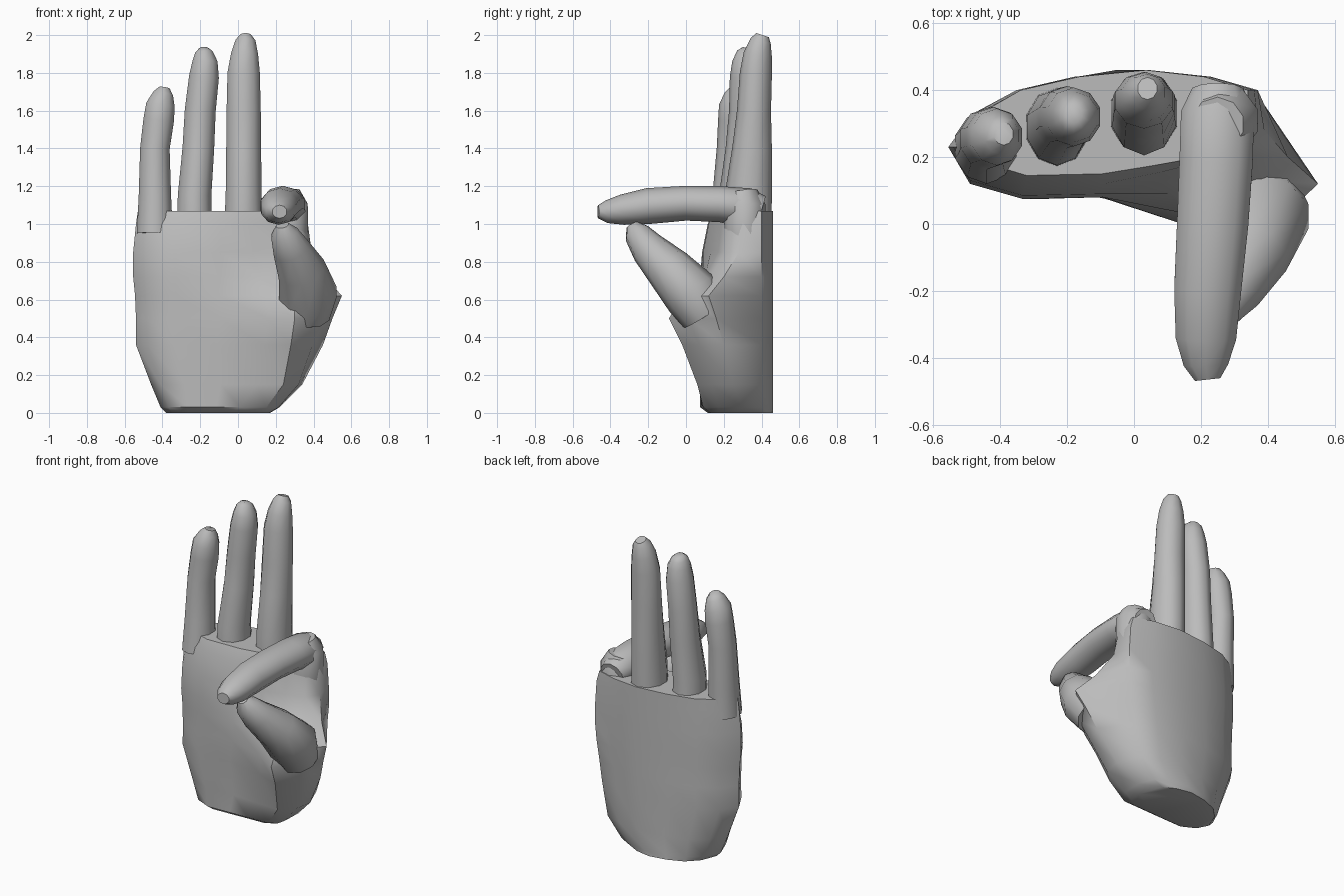
import bpy, bmesh, math
from mathutils import Vector

cube = bpy.data.objects.get("Cube")
if cube:
    bpy.data.objects.remove(cube)

grey = bpy.data.materials.new("plain grey")
grey.use_nodes = True
tone = (0.5, 0.5, 0.5, 1)
grey.diffuse_color = tone
grey.node_tree.nodes["Principled BSDF"].inputs["Base Color"].default_value = tone


def skin(name, rings):
    """Bridge equal rings of points into a closed, smooth shaded part."""
    bm = bmesh.new()
    loops = [[bm.verts.new(p) for p in ring] for ring in rings]
    for low, high in zip(loops, loops[1:]):
        for i in range(len(low)):
            j = (i + 1) % len(low)
            bm.faces.new((low[i], low[j], high[j], high[i]))
    bm.faces.new(loops[0])
    bm.faces.new(loops[-1])
    bmesh.ops.recalc_face_normals(bm, faces=bm.faces)
    mesh = bpy.data.meshes.new(name)
    bm.to_mesh(mesh)
    bm.free()
    mesh.materials.append(grey)
    obj = bpy.data.objects.new(name, mesh)
    bpy.context.collection.objects.link(obj)
    bpy.ops.object.select_all(action="DESELECT")
    obj.select_set(True)
    bpy.context.view_layer.objects.active = obj
    bpy.ops.object.shade_smooth_by_angle(angle=math.radians(50))
    return obj


def digit(name, path, sides=10):
    """Loft ovals along a path of (x, y, z, half width, half depth)."""
    centres = [Vector(p[:3]) for p in path]
    rings = []
    for k, (x, y, z, width, depth) in enumerate(path):
        along = (centres[min(k + 1, len(path) - 1)] - centres[max(k - 1, 0)]).normalized()
        side = Vector((1, 0, 0))
        side = (side - along * side.dot(along)).normalized()
        other = along.cross(side)
        angles = [math.tau * (i + 0.5) / sides for i in range(sides)]
        rings.append([centres[k] + side * width * math.cos(a) + other * depth * math.sin(a)
                      for a in angles])
    return skin(name, rings)


def palm_ring(z, left, back, corner_x, corner_y, front_x, front_y, palm_y):
    """Outline of the palm at one height, around from the little finger edge."""
    span = back - left
    arch = [(0, .23), (.08, .33), (.22, .4), (.42, .44), (.65, .46), (.85, .44), (1, .4)]
    ring = [(left + span * t, y, z) for t, y in arch]
    ring += [(corner_x, corner_y, z), ((corner_x + front_x) / 2 + .03, (corner_y + front_y) / 2 - .02, z),
             (front_x, front_y, z), (front_x - .14, (front_y + palm_y) / 2, z),
             (left + span * .5, palm_y, z), (left + span * .24, palm_y - .005, z),
             (left + span * .07, palm_y + .04, z)]
    return ring


# Palm with the thumb mound bulging forward at the side
palm_rows = [
    (0, -.38, .12, .17, .25, .1, .13, .12),
    (.03, -.41, .18, .22, .3, .15, .09, .08),
    (.15, -.46, .28, .34, .25, .24, .06, .08),
    (.36, -.54, .32, .45, .2, .28, -.02, .08),
    (.5, -.54, .34, .5, .16, .3, -.09, .08),
    (.62, -.545, .36, .55, .12, .3, -.02, .08),
    (.72, -.555, .37, .46, .2, .25, .1, .08),
    (.85, -.555, .37, .39, .28, .22, .17, .09),
    (1.0, -.54, .36, .37, .3, .22, .19, .12),
    (1.07, -.53, .34, .34, .32, .2, .2, .15),
]
skin("palm", [palm_ring(*row) for row in palm_rows])

# Three raised fingers
digit("middle_finger", [
    (.03, .33, .95, .11, .12), (.03, .33, 1.15, .1, .125), (.03, .35, 1.4, .097, .105),
    (.03, .36, 1.6, .095, .09), (.03, .37, 1.8, .09, .085), (.035, .38, 1.9, .075, .075),
    (.04, .395, 1.97, .055, .055), (.04, .405, 2, .03, .035)])
digit("ring_finger", [
    (-.23, .29, .95, .1, .12), (-.23, .29, 1.15, .093, .115), (-.21, .31, 1.4, .088, .1),
    (-.2, .32, 1.6, .086, .092), (-.18, .32, 1.78, .083, .088), (-.175, .32, 1.86, .07, .075),
    (-.18, .325, 1.91, .048, .055), (-.18, .33, 1.93, .025, .03)])
digit("little_finger", [
    (-.44, .23, .95, .1, .11), (-.44, .24, 1.15, .09, .1), (-.44, .255, 1.4, .082, .092),
    (-.42, .26, 1.55, .085, .09), (-.41, .26, 1.63, .08, .085), (-.395, .265, 1.69, .055, .06),
    (-.39, .27, 1.72, .03, .035)])

# Index knuckle and the index finger curled toward the thumb
digit("index_knuckle", [
    (.25, .31, .75, .11, .1), (.26, .31, .95, .115, .11), (.26, .31, 1.1, .115, .11),
    (.25, .3, 1.17, .08, .08)])
digit("index_finger", [
    (.25, .4, 1.07, .08, .08), (.25, .33, 1.09, .115, .1), (.245, .18, 1.105, .115, .095),
    (.235, 0, 1.11, .112, .092), (.22, -.2, 1.095, .105, .095), (.215, -.34, 1.075, .095, .08),
    (.215, -.42, 1.065, .07, .06), (.22, -.465, 1.065, .04, .035)])

# Thumb rising to meet the index fingertip
digit("thumb", [
    (.36, .1, .52, .13, .13), (.37, .03, .63, .16, .15), (.335, -.09, .76, .13, .125),
    (.28, -.2, .87, .1, .095), (.245, -.26, .95, .075, .07), (.235, -.285, .995, .035, .035)])
